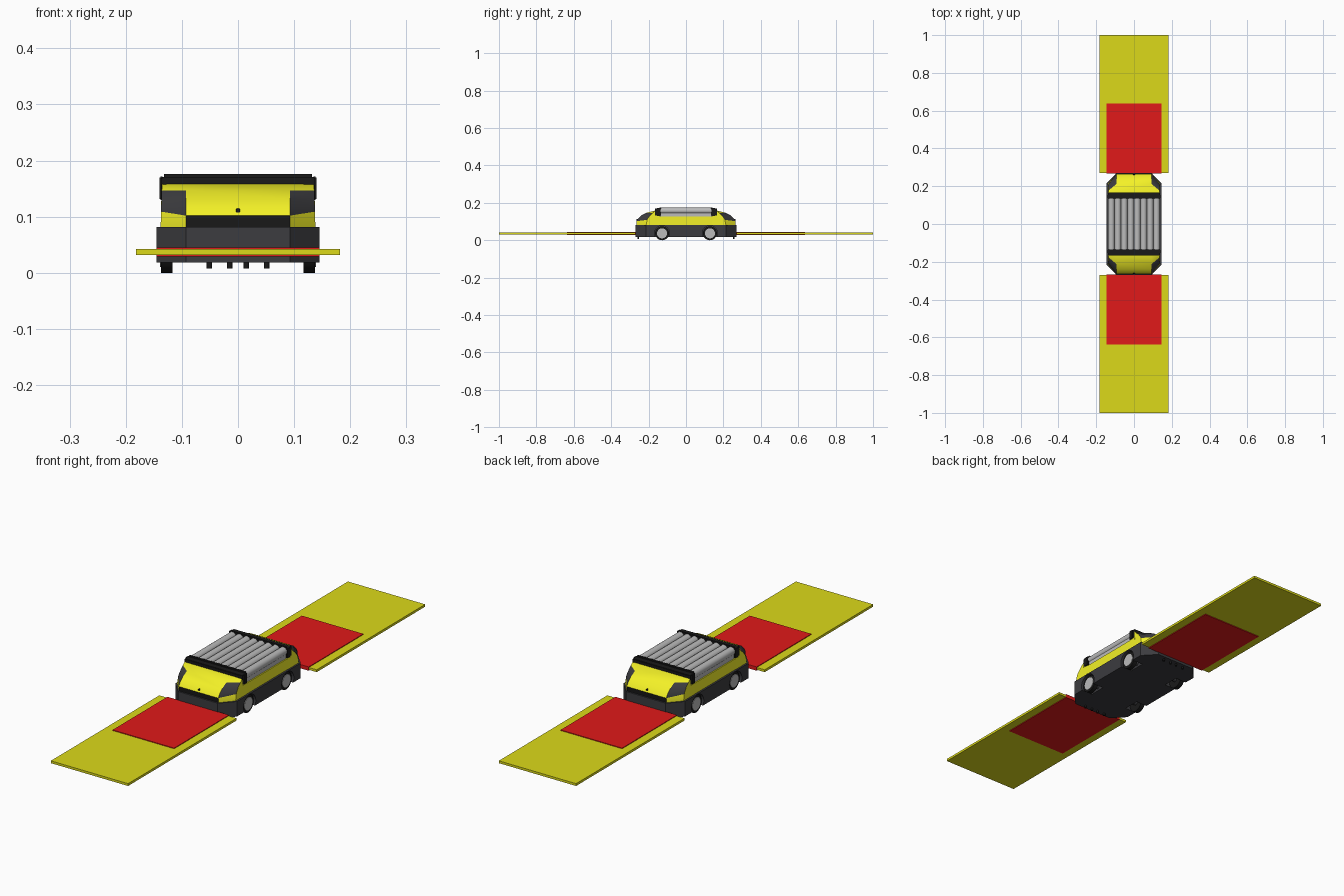
import bpy, bmesh, math
from mathutils import Matrix

if "Cube" in bpy.data.objects:
    bpy.data.objects.remove(bpy.data.objects["Cube"])


def material(name, r, g, b):
    m = bpy.data.materials.new(name)
    m.diffuse_color = (r, g, b, 1)
    m.use_nodes = True
    m.node_tree.nodes["Principled BSDF"].inputs["Base Color"].default_value = m.diffuse_color
    return m


YELLOW = material("yellow_paint", 0.9, 0.88, 0.02)
FIELD = material("yellow_field", 0.72, 0.7, 0.01)
RED = material("red_field", 0.75, 0.01, 0.01)
DARK = material("dark_grey", 0.045, 0.045, 0.05)
BLACK = material("black", 0.01, 0.01, 0.01)
STEEL = material("steel", 0.5, 0.5, 0.5)


def finish(name, bm, *mats):
    bmesh.ops.recalc_face_normals(bm, faces=bm.faces)
    me = bpy.data.meshes.new(name)
    bm.to_mesh(me)
    bm.free()
    for m in mats:
        me.materials.append(m)
    ob = bpy.data.objects.new(name, me)
    bpy.context.collection.objects.link(ob)
    return ob


def smooth(ob, angle=35):
    bpy.ops.object.select_all(action='DESELECT')
    bpy.context.view_layer.objects.active = ob
    ob.select_set(True)
    bpy.ops.object.shade_smooth_by_angle(angle=math.radians(angle))


def box(name, x, y, z, mat, bevel=0):
    bm = bmesh.new()
    size = [b - a for a, b in (x, y, z)]
    mid = [(a + b) / 2 for a, b in (x, y, z)]
    bmesh.ops.create_cube(bm, size=1, matrix=Matrix.Translation(mid) @ Matrix.Diagonal((*size, 1)))
    if bevel:
        bmesh.ops.bevel(bm, geom=bm.edges[:], offset=bevel, segments=2, affect='EDGES')
    return finish(name, bm, mat)


def cylinder(name, axis, r, length, loc, mat, seg=32):
    rot = {'X': Matrix.Rotation(math.pi / 2, 4, 'Y'), 'Y': Matrix.Rotation(math.pi / 2, 4, 'X'),
           'Z': Matrix()}[axis]
    bm = bmesh.new()
    bmesh.ops.create_cone(bm, cap_ends=True, segments=seg, radius1=r, radius2=r, depth=length,
                          matrix=Matrix.Translation(loc) @ rot)
    ob = finish(name, bm, mat)
    smooth(ob)
    return ob


def loft(name, rings, mats, pick=lambda level, side: 0):
    bm = bmesh.new()
    vs = [[bm.verts.new(p) for p in ring] for ring in rings]
    n = len(rings[0])
    for i in range(len(vs) - 1):
        for j in range(n):
            k = (j + 1) % n
            f = bm.faces.new((vs[i][j], vs[i][k], vs[i + 1][k], vs[i + 1][j]))
            f.material_index = pick(i, j)
    bm.faces.new(vs[0])
    bm.faces.new(vs[-1])
    return finish(name, bm, *mats)


# Chassis with chamfered corners and wheel wells
def chassis_ring(z):
    pts = [(0.145, 0.215), (0.093, 0.27), (-0.093, 0.27), (-0.145, 0.215)]
    return [(x, y, z) for x, y in pts] + [(-x, -y, z) for x, y in pts]


chassis = loft("chassis", [chassis_ring(0.018), chassis_ring(0.082)], [DARK])
for sx in (-1, 1):
    for sy in (-1, 1):
        well = cylinder("wheel_well_cutter", 'X', 0.041, 0.07, (sx * 0.127, sy * 0.128, 0.037), DARK)
        well.hide_render = True
        well.hide_viewport = True
        mod = chassis.modifiers.new("wheel_well", 'BOOLEAN')
        mod.operation = 'DIFFERENCE'
        mod.solver = 'EXACT'
        mod.object = well
        # Wheels with steel hubs
        cylinder("wheel_tyre", 'X', 0.037, 0.02, (sx * 0.127, sy * 0.128, 0.037), BLACK)
        cylinder("wheel_hub", 'X', 0.027, 0.006, (sx * 0.136, sy * 0.128, 0.037), STEEL)
        cylinder("wheel_axle", 'X', 0.01, 0.04, (sx * 0.105, sy * 0.128, 0.037), DARK, 16)

# Middle body and conveyor bed
box("middle_body", (-0.137, 0.137), (-0.168, 0.168), (0.08, 0.128), YELLOW)
box("conveyor_bed", (-0.132, 0.132), (-0.137, 0.137), (0.127, 0.156), STEEL)

# Rollers running front to back
for i in range(8):
    cylinder("roller", 'Y', 0.0168, 0.272, ((i - 3.5) * 0.0342, 0, 0.1582), STEEL, 24)

# End housing levels: front y, front z, side y, side z, side x
LEVELS = [(0.264, 0.081, 0.213, 0.081, 0.138), (0.266, 0.102, 0.208, 0.109, 0.137),
          (0.258, 0.115, 0.203, 0.118, 0.137), (0.240, 0.132, 0.192, 0.133, 0.136),
          (0.212, 0.147, 0.176, 0.147, 0.136), (0.168, 0.158, 0.166, 0.158, 0.135)]


def housing_paint(level, side):
    if level == 0 and side == 2:
        return 1                      # black bumper strip
    if 1 <= level <= 3 and side in (1, 3):
        return 2                      # dark corner lamps
    return 0


for s, end in ((-1, "front"), (1, "back")):
    rings = []
    for yf, zf, ys, zs, xs in LEVELS:
        half = [(xs, 0.14, zs), (xs, ys, zs), (0.093, yf, zf)]
        ring = half + [(-x, y, z) for x, y, z in reversed(half)]
        rings.append([(x, s * y, z) for x, y, z in ring])
    smooth(loft(end + "_housing", rings, [YELLOW, BLACK, DARK], housing_paint), 25)

    def span(a, b):
        return tuple(sorted((s * a, s * b)))

    # Black end bar of the conveyor, with lip and side posts
    box(end + "_end_bar", (-0.137, 0.137), span(0.134, 0.167), (0.13, 0.171), BLACK, 0.002)
    box(end + "_bar_lip", (-0.132, 0.132), span(0.134, 0.142), (0.168, 0.176), BLACK)
    for sx in (-1, 1):
        box(end + "_bar_post", tuple(sorted((sx * 0.133, sx * 0.14))), span(0.136, 0.156),
            (0.13, 0.172), BLACK, 0.002)
    # Camera and underside sensors
    cylinder(end + "_camera", 'Y', 0.004, 0.012, (0, s * 0.258, 0.111), BLACK, 16)
    for x in (-0.051, -0.015, 0.015, 0.051):
        cylinder(end + "_floor_sensor", 'Z', 0.005, 0.012, (x, s * 0.255, 0.014), BLACK, 12)
    # Safety field plates
    box(end + "_warning_field", (-0.182, 0.182), span(0.27, 1.0), (0.032, 0.042), FIELD)
    box(end + "_stop_field", (-0.145, 0.145), span(0.268, 0.637), (0.029, 0.045), RED)
